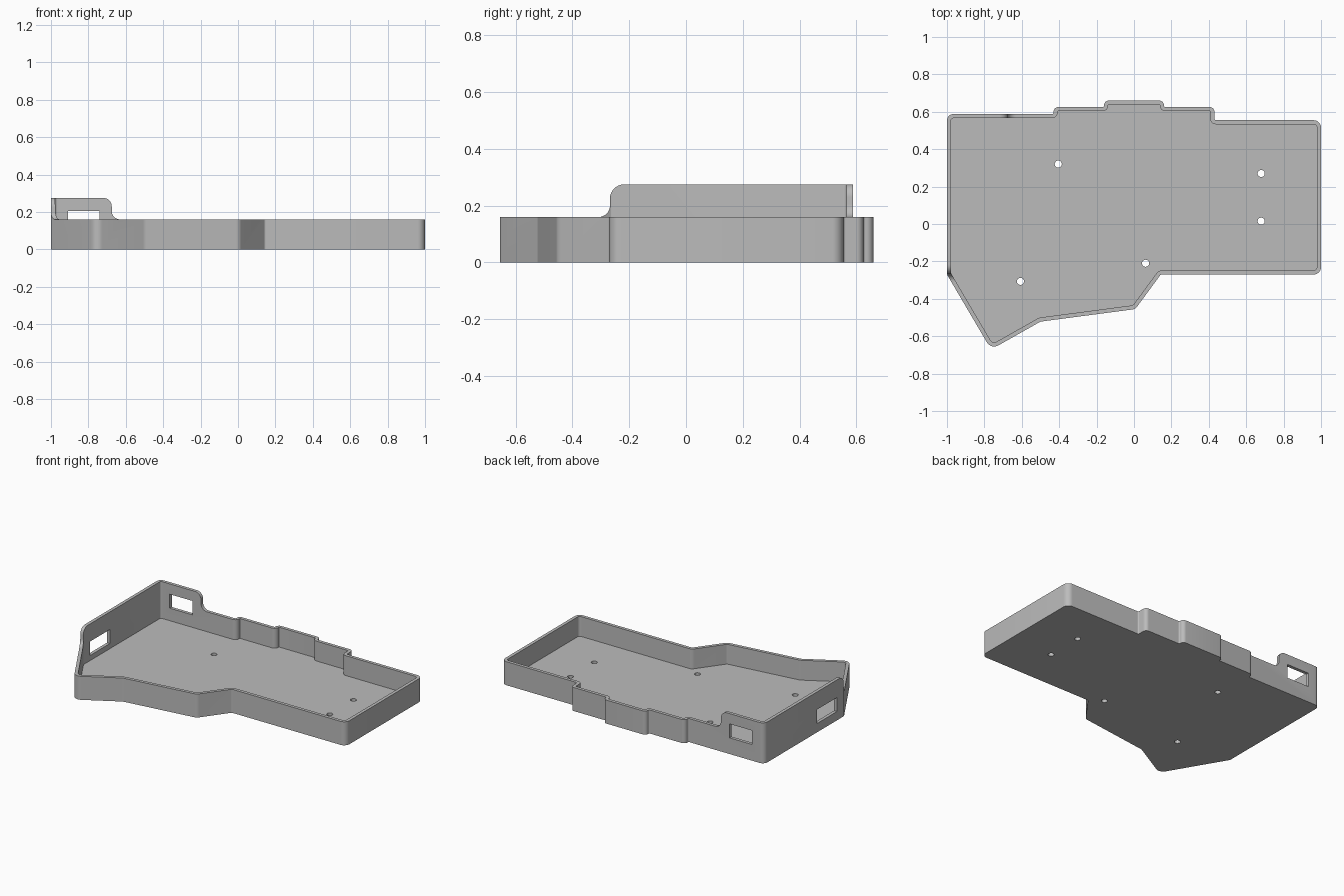
import bpy, bmesh, math
from mathutils import Vector

if "Cube" in bpy.data.objects:
    bpy.data.objects.remove(bpy.data.objects["Cube"], do_unlink=True)

WALL, FLOOR, LOW, TALL = 0.022, 0.025, 0.16, 0.275

grey = bpy.data.materials.new("plain grey")
grey.use_nodes = True
colour = (0.5, 0.5, 0.5, 1)
grey.diffuse_color = colour
grey.node_tree.nodes["Principled BSDF"].inputs["Base Color"].default_value = colour


def rounded(corners, steps=8):
    """Replace each (x, y, radius) corner with an arc."""
    out = []
    for i, (x, y, r) in enumerate(corners):
        p = Vector((x, y))
        a = (Vector(corners[i - 1][:2]) - p).normalized()
        b = (Vector(corners[(i + 1) % len(corners)][:2]) - p).normalized()
        if r <= 0:
            out.append(p)
            continue
        turn = math.pi - a.angle(b)
        centre = p + (a + b).normalized() * r / math.cos(turn / 2)
        start = p + a * r * math.tan(turn / 2) - centre
        end = p + b * r * math.tan(turn / 2) - centre
        for k in range(steps + 1):
            f = k / steps
            arm = start * math.sin((1 - f) * turn) + end * math.sin(f * turn)
            out.append(centre + arm / math.sin(turn))
    return out


def inset(corners, t):
    """Move a counterclockwise outline inward, keeping the wall even round bends."""
    out = []
    for i, (x, y, r) in enumerate(corners):
        p = Vector((x, y))
        d1 = (p - Vector(corners[i - 1][:2])).normalized()
        d2 = (Vector(corners[(i + 1) % len(corners)][:2]) - p).normalized()
        n1, n2 = Vector((-d1.y, d1.x)), Vector((-d2.y, d2.x))
        q = p + (n1 + n2) * t / (1 + n1.dot(n2))
        convex = d1.x * d2.y - d1.y * d2.x > 0
        out.append((q.x, q.y, max(r - t, 0.003) if convex else r + t))
    return out


def prism(name, points, lo, hi, axis="z"):
    """Extrude a 2D outline along the given axis."""
    place = {"z": lambda u, v, w: (u, v, w),
             "y": lambda u, v, w: (u, w, v),
             "x": lambda u, v, w: (w, u, v)}[axis]
    bm = bmesh.new()
    face = bm.faces.new([bm.verts.new(place(u, v, lo)) for u, v in points])
    top = bmesh.ops.extrude_face_region(bm, geom=[face])
    move = Vector(place(0, 0, hi - lo))
    bmesh.ops.translate(bm, vec=move,
                        verts=[g for g in top["geom"] if isinstance(g, bmesh.types.BMVert)])
    bmesh.ops.recalc_face_normals(bm, faces=bm.faces)
    mesh = bpy.data.meshes.new(name)
    bm.to_mesh(mesh)
    bm.free()
    mesh.materials.append(grey)
    ob = bpy.data.objects.new(name, mesh)
    bpy.context.collection.objects.link(ob)
    return ob


def box(u0, u1, v0, v1):
    return [(u0, v0), (u1, v0), (u1, v1), (u0, v1)]


# Tray outline, counterclockwise from the back right corner
outline = [
    (-1, 0.588, 0.035), (-1, -0.27, 0.03), (-0.764, -0.671, 0.045),
    (-0.5, -0.522, 0.05), (0.007, -0.455, 0.04), (0.143, -0.27, 0.012),
    (1, -0.27, 0.04), (1, 0.555, 0.04),
    (0.43, 0.555, 0.008), (0.43, 0.625, 0.025),
    (0.16, 0.625, 0.008), (0.16, 0.66, 0.025),
    (-0.16, 0.66, 0.025), (-0.16, 0.625, 0.008),
    (-0.43, 0.625, 0.025), (-0.43, 0.588, 0.008),
]
tray = prism("tray", rounded(outline), 0, TALL + 0.03)
cutters = [prism("cavity_cutter", rounded(inset(outline, WALL)), FLOOR, 0.5)]

# Wall tops: low rim with a raised corner that sweeps down in S-curves
back_sweep = [(1.2, LOW, 0), (-0.675, LOW, 0.045), (-0.675, TALL, 0.045),
              (-1.2, TALL, 0), (-1.2, 0.4, 0), (1.2, 0.4, 0)]
side_sweep = [(-0.9, LOW, 0), (-0.268, LOW, 0.04), (-0.268, TALL, 0.05),
              (0.9, TALL, 0), (0.9, 0.4, 0), (-0.9, 0.4, 0)]
cutters.append(prism("back_rim_cutter", rounded(back_sweep), -1, 1, "y"))
cutters.append(prism("side_rim_cutter", rounded(side_sweep), -1.3, 1.3, "x"))

# Port openings in the back wall and the side wall
cutters.append(prism("back_port_cutter", box(-0.91, -0.74, 0.11, 0.205), 0.5, 0.7, "y"))
cutters.append(prism("side_port_cutter", box(-0.195, 0.02, 0.06, 0.155), -1.1, -0.9, "x"))

# Screw holes through the floor
for x, y in [(-0.405, 0.32), (0.68, 0.27), (0.68, 0.015), (0.062, -0.21), (-0.607, -0.307)]:
    ring = [(x + 0.019 * math.cos(a), y + 0.019 * math.sin(a))
            for a in (k * math.tau / 24 for k in range(24))]
    cutters.append(prism("hole_cutter", ring, -0.1, 0.1))

# Cut everything out of the tray, then discard the cutters
bpy.ops.object.select_all(action="DESELECT")
bpy.context.view_layer.objects.active = tray
tray.select_set(True)
for c in cutters:
    c.hide_render = True
    mod = tray.modifiers.new(c.name, "BOOLEAN")
    mod.operation, mod.solver, mod.object = "DIFFERENCE", "EXACT", c
    bpy.ops.object.modifier_apply(modifier=mod.name)
    bpy.data.objects.remove(c, do_unlink=True)

bpy.ops.object.shade_smooth_by_angle(angle=math.radians(30))
